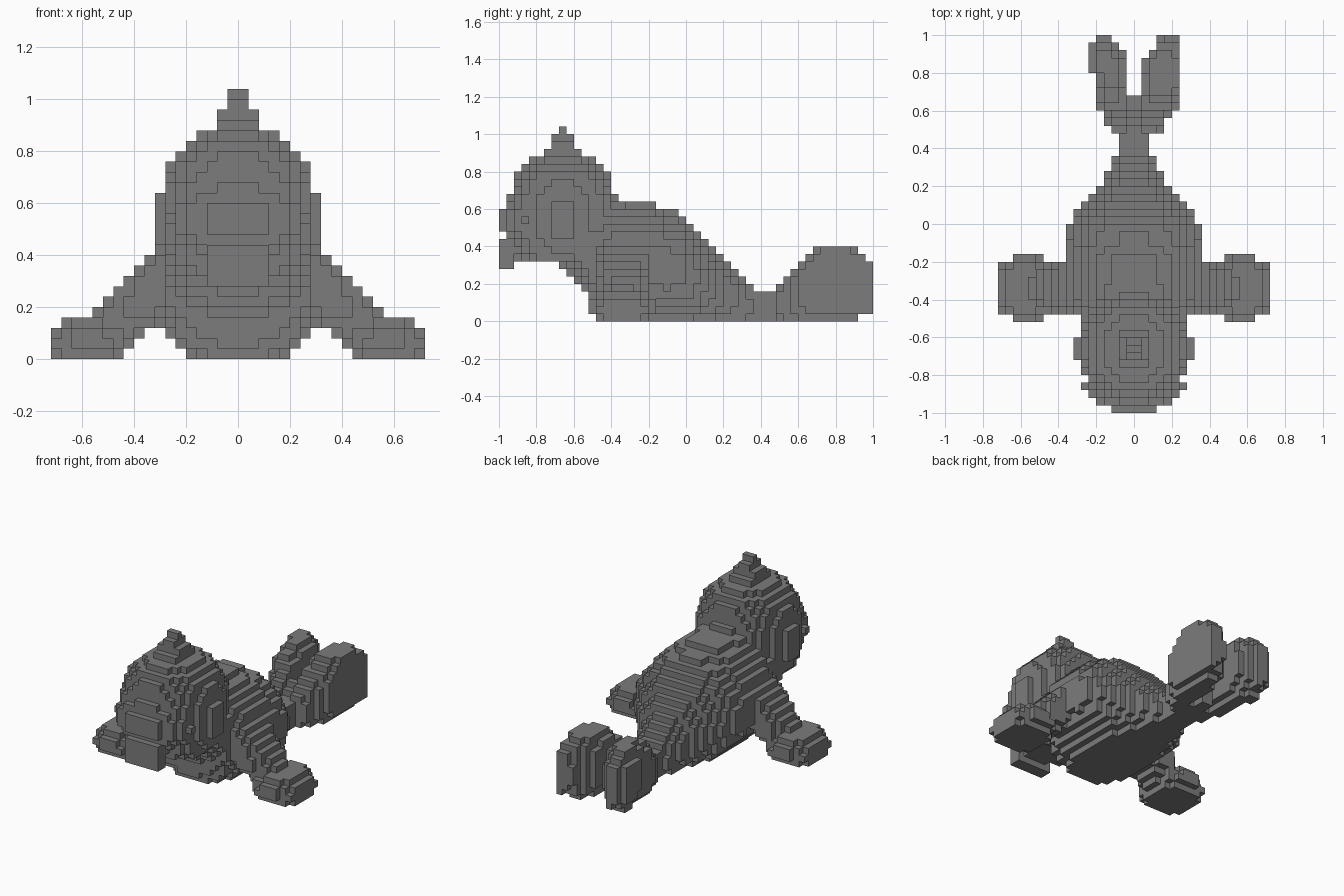
import bpy
from mathutils import Vector

cube = bpy.data.objects.get("Cube")
if cube:
    bpy.data.objects.remove(cube)

S = 0.04                 # voxel edge
NX, NY, NZ = 18, 25, 26  # half counts in x and y, full count in z

grey = bpy.data.materials.new("stone_grey")
grey.use_nodes = True
grey.diffuse_color = (0.2, 0.2, 0.2, 1)
shader = next(n for n in grey.node_tree.nodes if n.type == 'BSDF_PRINCIPLED')
shader.inputs["Base Color"].default_value = grey.diffuse_color


# Shape tests: each returns a function telling whether a point is inside
def ellipsoid(centre, radii, power=2.0, floor=0.0):
    def inside(p):
        return p.z > floor and sum((abs(a - c) / r) ** power
                                   for a, c, r in zip(p, centre, radii)) <= 1
    return inside


def box(lo, hi):
    return lambda p: all(a < v < b for a, v, b in zip(lo, p, hi))


def capsule(a, b, ra, rb):
    a, b = Vector(a), Vector(b)
    d = b - a

    def inside(p):
        t = max(0, min(1, (p - a).dot(d) / d.length_squared))
        return (p - a - d * t).length <= ra + (rb - ra) * t
    return inside


def loft(sections, power, x_limit=1.0):
    """Rounded sections along y: (y, x_min, x_max, z_min, z_max)."""
    def inside(p):
        if p.x > x_limit:
            return False
        for s, e in zip(sections, sections[1:]):
            if s[0] <= p.y <= e[0]:
                t = (p.y - s[0]) / (e[0] - s[0])
                x0, x1, z0, z1 = [u + (v - u) * t for u, v in zip(s[1:], e[1:])]
                dx = abs(2 * p.x - x0 - x1) / (x1 - x0)
                dz = abs(2 * p.z - z0 - z1) / (z1 - z0)
                return dx ** power + dz ** power <= 1
        return False
    return inside


def mirrored(test):
    return lambda p: test(Vector((-p.x, p.y, p.z)))


# Body: half width, underside and back line along y
body_rows = [(-.70, .24, .32, .52), (-.62, .27, .25, .56), (-.54, .28, .16, .60),
             (-.50, .29, .05, .63), (-.46, .30, -.01, .65), (-.36, .35, -.03, .65),
             (-.18, .36, -.03, .642), (-.10, .36, -.03, .592), (-.04, .355, -.03, .588),
             (0, .348, -.03, .555), (.10, .272, -.03, .46), (.20, .185, -.03, .35),
             (.30, .13, -.03, .24), (.38, .09, -.03, .18), (.56, .09, -.03, .18)]
body = loft([(y, -w, w, a, b) for y, w, a, b in body_rows], 2)

# Head with flat chin, snout, jaw, ear bumps and stepped crest
head = ellipsoid((0, -.66, .56), (.29, .295, .34), 2.4, .32)
snout = ellipsoid((0, -.86, .54), (.262, .14, .13))
jaw = box((-.12, -1, .28), (.12, -.92, .44))
ear = box((.24, -.72, .44), (.32, -.60, .64))
crest = [box((-w, a, .84), (w, b, top)) for w, a, b, top in
         [(.08, -.76, -.56, .92), (.08, -.72, -.60, .96),
          (.04, -.72, -.60, 1.0), (.04, -.68, -.64, 1.04)]]

# Front flipper: sloping arm that narrows outward to a rounded paddle
flipper = [capsule((.26, a, .32), (.5, b, .11), .12, .09)
           for a, b in ((-.27, -.32), (-.38, -.36))]
flipper.append(ellipsoid((.575, -.34, .07), (.16, .175, .095), 2.4))

# Upright tail flukes, slightly different on each side
left_fluke = loft([(.46, 0, .12, -.02, .17), (.56, 0, .19, -.01, .27),
                   (.64, .03, .25, 0, .36), (.72, .03, .27, 0, .41),
                   (.86, .04, .28, 0, .41), (.94, .10, .29, .02, .37),
                   (1, .15, .30, .07, .32)], 2.2, .24)
right_fluke = loft([(.46, -.12, 0, -.02, .17), (.56, -.16, 0, -.01, .27),
                    (.64, -.20, -.03, 0, .36), (.78, -.22, -.03, 0, .41),
                    (.86, -.245, -.03, 0, .41), (.94, -.245, -.08, .02, .37),
                    (1, -.19, -.11, .07, .32)], 2)
tail_web = box((-.04, .48, 0), (.04, .68, .12))

parts = {
    "head": [head],
    "snout": [snout],
    "jaw": [jaw],
    "left_ear": [ear],
    "right_ear": [mirrored(ear)],
    "crest": crest,
    "body": [body],
    "left_front_flipper": flipper,
    "right_front_flipper": [mirrored(t) for t in flipper],
    "left_tail_fluke": [left_fluke],
    "right_tail_fluke": [right_fluke],
    "tail_web": [tail_web],
}

# Give every filled cell to the first part that contains it
owner = {}
for i in range(-NX, NX):
    for j in range(-NY, NY):
        for k in range(NZ):
            p = Vector((i + .5, j + .5, k + .5)) * S
            for name, tests in parts.items():
                if any(t(p) for t in tests):
                    owner[i, j, k] = name
                    break


def build_part(name):
    """Mesh the outer faces of the cells that belong to a part."""
    verts, faces = {}, []
    for cell, who in owner.items():
        if who != name:
            continue
        for axis in range(3):
            for side in (0, 1):
                nxt = list(cell)
                nxt[axis] += 2 * side - 1
                if tuple(nxt) in owner:
                    continue
                u, v = (axis + 1) % 3, (axis + 2) % 3
                ring = []
                for du, dv in ((0, 0), (1, 0), (1, 1), (0, 1)):
                    c = list(cell)
                    c[axis] += side
                    c[u] += du
                    c[v] += dv
                    ring.append(verts.setdefault(tuple(c), len(verts)))
                faces.append(ring if side else ring[::-1])
    mesh = bpy.data.meshes.new(name)
    mesh.from_pydata([Vector(c) * S for c in verts], [], faces)
    mesh.materials.append(grey)
    bpy.context.collection.objects.link(bpy.data.objects.new(name, mesh))


for part_name in parts:
    build_part(part_name)
